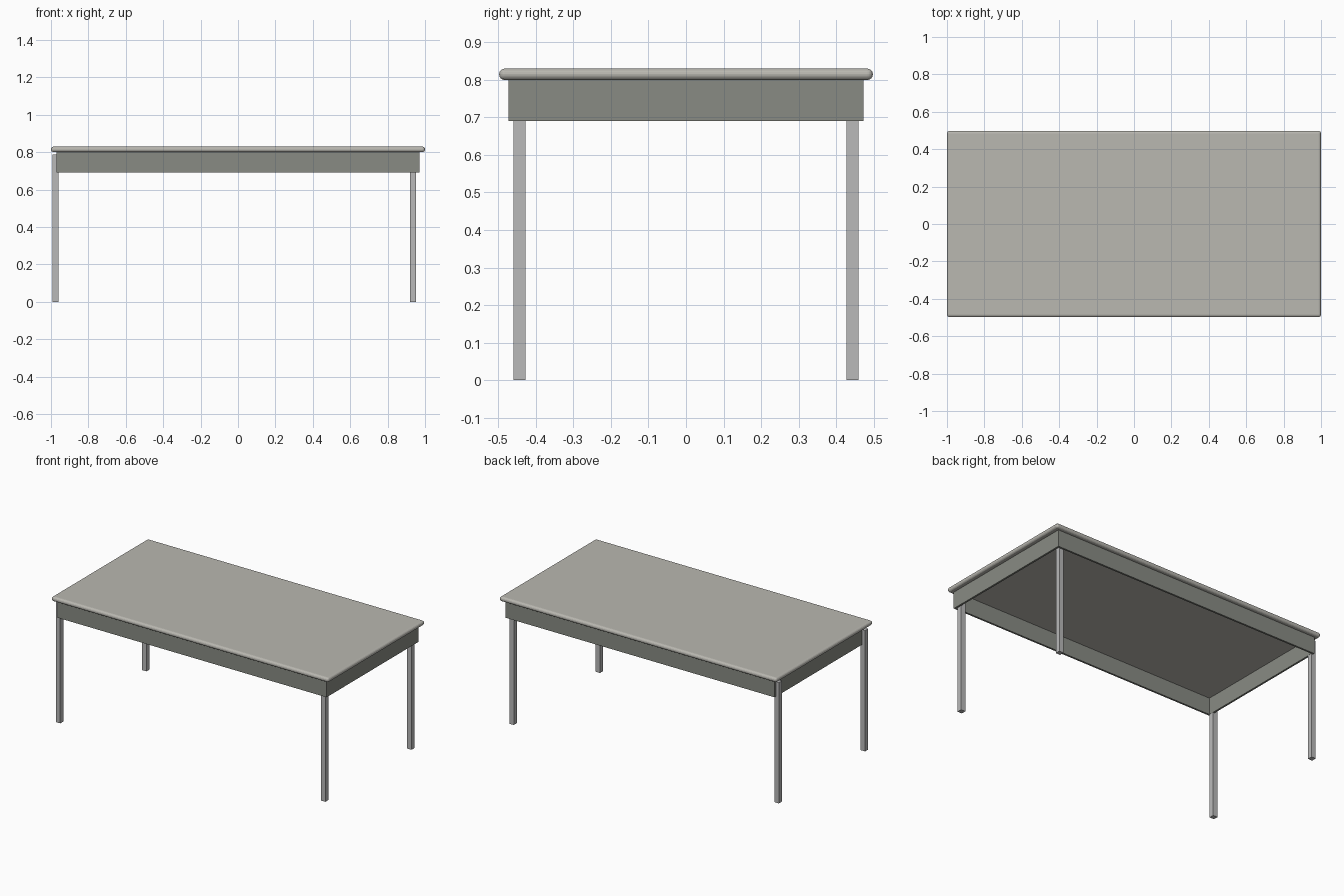
import bpy

if "Cube" in bpy.data.objects:
    bpy.data.objects.remove(bpy.data.objects["Cube"])


def colour(name, rgb):
    mat = bpy.data.materials.new(name)
    mat.diffuse_color = (*rgb, 1.0)
    mat.use_nodes = True
    mat.node_tree.nodes["Principled BSDF"].inputs["Base Color"].default_value = mat.diffuse_color
    return mat


TOP = colour("warm_grey", (0.49, 0.48, 0.44))
APRON = colour("dark_green_grey", (0.25, 0.26, 0.23))
LEG = colour("metal_grey", (0.49, 0.49, 0.49))


def box(name, mat, x0, x1, y0, y1, z0, z1, bevel=0.0, segments=4):
    """Axis-aligned box from its extents, with optional rounded edges."""
    bpy.ops.mesh.primitive_cube_add(
        size=1, location=((x0 + x1) / 2, (y0 + y1) / 2, (z0 + z1) / 2))
    ob = bpy.context.object
    ob.name = name
    ob.scale = (x1 - x0, y1 - y0, z1 - z0)
    bpy.ops.object.transform_apply(location=False, rotation=False, scale=True)
    ob.data.materials.append(mat)
    if bevel:
        mod = ob.modifiers.new("rounded_edges", 'BEVEL')
        mod.width = bevel
        mod.segments = segments
    return ob


# Table top with rounded rim
box("table_top", TOP, -1.0, 1.0, -0.498, 0.498, 0.80, 0.83, bevel=0.0145)

# Apron: four thin boards under the top, open below
L, R, D, T = -0.971, 0.970, 0.473, 0.012
Z0, Z1 = 0.691, 0.80
box("apron_front", APRON, L, R, -D, -D + T, Z0, Z1)
box("apron_back", APRON, L, R, D - T, D, Z0, Z1)
box("apron_left", APRON, L, L + T, -D + T, D - T, Z0, Z1)
box("apron_right", APRON, R - T, R, -D + T, D - T, Z0, Z1)

# Slim square legs; the left pair stands slightly proud of the apron
W = 0.032
for side, x in (("left", -0.992), ("right", 0.920)):
    for end, y in (("front", -0.46), ("back", 0.46 - W)):
        box(f"{end}_{side}_leg", LEG, x, x + W, y, y + W, 0.0, 0.788)
